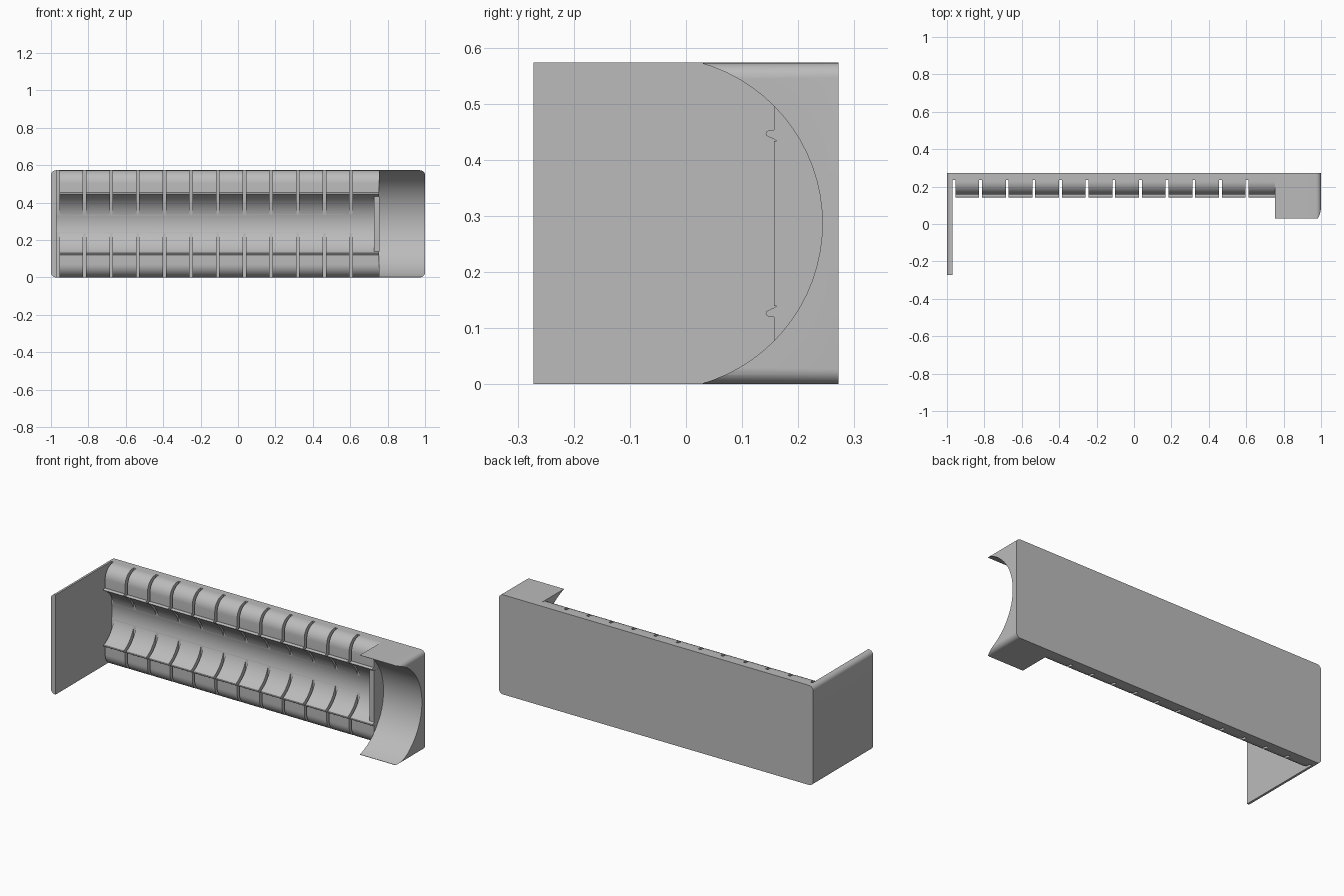
import bpy, bmesh
from math import sin, cos, radians
from mathutils import Vector

cube = bpy.data.objects.get("Cube")
if cube:
    bpy.data.objects.remove(cube, do_unlink=True)

HEIGHT = 0.573
MID = HEIGHT / 2
BACK = 0.272

grey = bpy.data.materials.new("plain grey")
grey.use_nodes = True
grey.diffuse_color = (0.5, 0.5, 0.5, 1)
grey.node_tree.nodes["Principled BSDF"].inputs["Base Color"].default_value = (0.5, 0.5, 0.5, 1)


def arc(ca, cb, r, start, end, n):
    """Points on an arc, angles in degrees."""
    steps = [radians(start + (end - start) * i / n) for i in range(n + 1)]
    return [(ca + r * cos(t), cb + r * sin(t)) for t in steps]


def add_prism(bm, pts, lo, hi, axis):
    """Extrude a yz outline along x, or an xz outline along y."""
    def place(p, d):
        return Vector((d, p[0], p[1])) if axis == "x" else Vector((p[0], d, p[1]))
    face = bm.faces.new([bm.verts.new(place(p, lo)) for p in pts])
    out = bmesh.ops.extrude_face_region(bm, geom=[face])
    verts = [v for v in out["geom"] if isinstance(v, bmesh.types.BMVert)]
    bmesh.ops.translate(bm, verts=verts, vec=place((0, 0), hi - lo))


def make(name, prisms):
    bm = bmesh.new()
    for prism in prisms:
        add_prism(bm, *prism)
    bmesh.ops.recalc_face_normals(bm, faces=bm.faces)
    mesh = bpy.data.meshes.new(name)
    bm.to_mesh(mesh)
    bm.free()
    obj = bpy.data.objects.new(name, mesh)
    bpy.context.collection.objects.link(obj)
    mesh.materials.append(grey)
    return obj


def select(obj):
    bpy.ops.object.select_all(action="DESELECT")
    obj.select_set(True)
    bpy.context.view_layer.objects.active = obj


def carve(obj, cutter):
    cutter.hide_render = True
    mod = obj.modifiers.new("carve", "BOOLEAN")
    mod.operation = "DIFFERENCE"
    mod.solver = "EXACT"
    mod.object = cutter
    select(obj)
    bpy.ops.object.modifier_apply(modifier=mod.name)
    bpy.data.objects.remove(cutter, do_unlink=True)


def rect(a0, a1, b0, b1):
    return [(a0, b0), (a1, b0), (a1, b1), (a0, b1)]


def rounded_end(inner, outer, r=0.027):
    """Outline in xz whose two outer corners are rounded."""
    s = 1 if outer > inner else -1
    corner = arc(0, 0, r, 0, 90, 8)
    top = [(outer - s * (r - a), HEIGHT - r + b) for a, b in corner]
    bottom = [(x, HEIGHT - z) for x, z in reversed(top)]
    return [(inner, 0)] + bottom + top + [(inner, HEIGHT)]


# Flat end plate
plate = make("end_plate", [(rounded_end(-0.97, -1), -BACK, BACK, "y")])

# Trough: rounded outer edge, snap lip, then the concave channel, mirrored in z
upper = [(BACK, MID)] + arc(0.227, MID - 0.07, 0.07, 90, 180, 12)
upper += [(0.157, 0.1665), (0.148, 0.1665), (0.144, 0.164), (0.142, 0.160),
          (0.144, 0.156)]
upper += arc(0.067, 0, 0.175, 59, 0, 18)
outline = upper + [(y, -u) for y, u in reversed(upper[:-1])]
trough = make("ribbed_trough", [([(y, MID + u) for y, u in outline], -0.97, 0.755, "x")])

# Evenly spaced slits through both lips
slits = []
for i in range(12):
    x = -0.963 + i * 0.1425
    slits.append((rect(0, 0.235, -0.1, HEIGHT + 0.1), x - 0.0075, x + 0.0075, "x"))
carve(trough, make("slit_cutter", slits))

# Wall closing the channel beside the end block
wall = make("channel_end_wall", [(rect(0.157, 0.26, MID - 0.147, MID + 0.147), 0.728, 0.756, "x")])

# End block with a large round cradle
block = make("cradle_block", [(rounded_end(0.755, 1), 0.03, BACK, "y")])
circle = arc(-0.054, MID, 0.297, 0, 360, 72)[:-1]
carve(block, make("cradle_cutter", [(circle, 0.6, 1.2, "x")]))

for obj in (plate, trough, wall, block):
    select(obj)
    bpy.ops.object.shade_smooth_by_angle(angle=radians(30))
